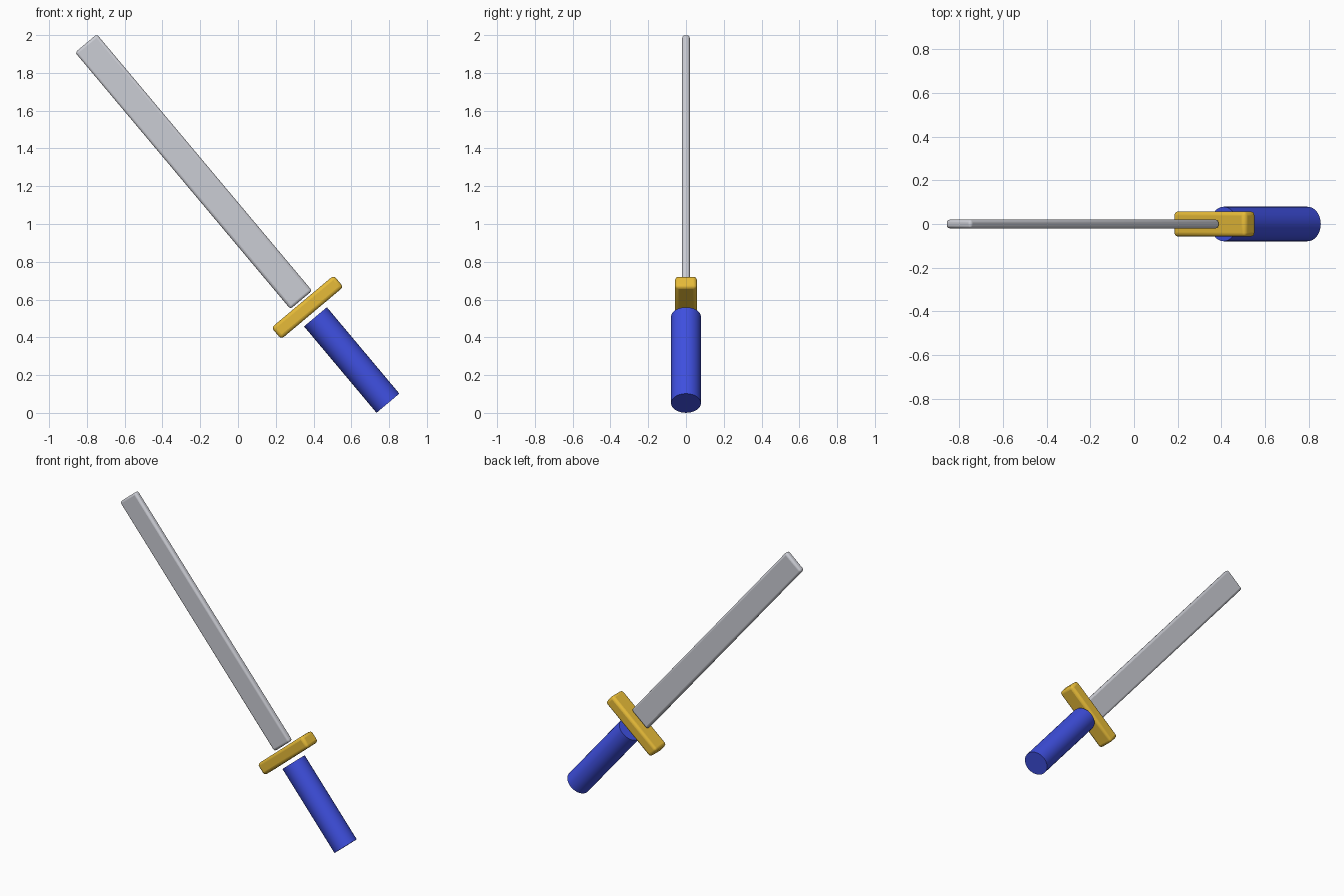
import bpy
from math import radians
from mathutils import Matrix, Vector

if "Cube" in bpy.data.objects:
    bpy.data.objects.remove(bpy.data.objects["Cube"])

# Whole sword leans 40 degrees; parts are laid out along its own axis
TILT = Matrix.Rotation(radians(-40), 4, 'Y')
AXIS_X = 0.641  # sideways offset of the sword axis in the tilted frame


def finish(name, color, along):
    ob = bpy.context.object
    ob.name = name
    ob.matrix_world = TILT @ Matrix.Translation(Vector((AXIS_X, 0, along))) 
    mat = bpy.data.materials.new(name + "_colour")
    mat.diffuse_color = color
    mat.use_nodes = True
    mat.node_tree.nodes["Principled BSDF"].inputs["Base Color"].default_value = mat.diffuse_color
    ob.data.materials.append(mat)
    bpy.ops.object.shade_smooth_by_angle(angle=radians(35))
    return ob


def rounded_box(name, size, start, radius, color):
    bpy.ops.mesh.primitive_cube_add(size=1)
    ob = bpy.context.object
    ob.data.transform(Matrix.Diagonal((*size, 1)))
    finish(name, color, start + size[2] / 2)
    bev = ob.modifiers.new("rounded_edges", 'BEVEL')
    bev.width = radius
    bev.segments = 3
    return ob


# Handle
bpy.ops.mesh.primitive_cylinder_add(vertices=32, radius=0.079, depth=0.597)
finish("handle", (0.05, 0.08, 0.75, 1), -0.471 + 0.597 / 2)

# Guard
rounded_box("guard", (0.43, 0.116, 0.08), 0.152, 0.018, (0.8, 0.5, 0.04, 1))

# Blade
rounded_box("blade", (0.15, 0.04, 1.773), 0.243, 0.014, (0.6, 0.61, 0.66, 1))
